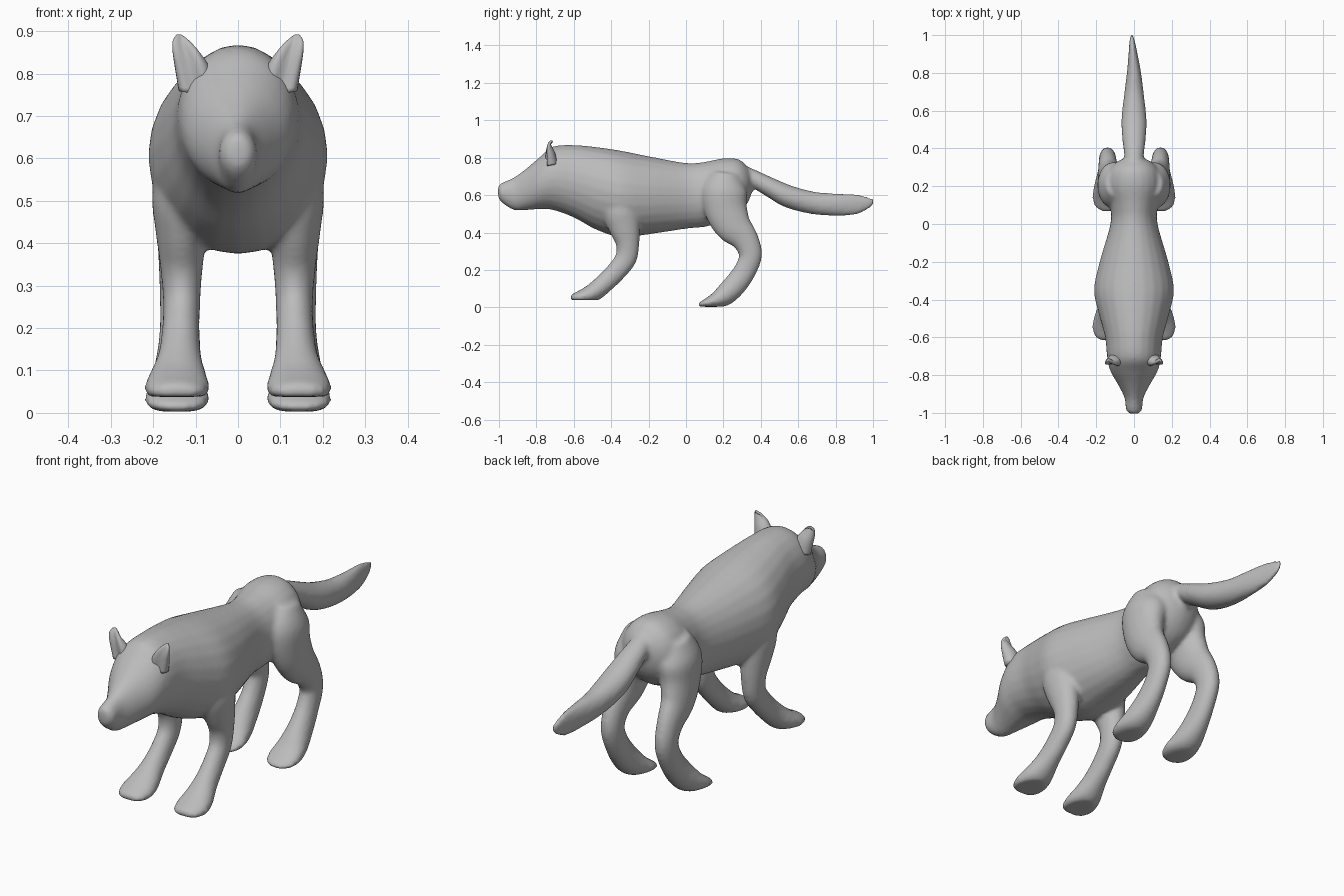
import bpy, bmesh, math
from mathutils import Vector

cube = bpy.data.objects.get("Cube")
if cube:
    bpy.data.objects.remove(cube)

fur = bpy.data.materials.new("grey fur")
fur.use_nodes = True
fur.diffuse_color = (0.5, 0.5, 0.5, 1)
fur.node_tree.nodes["Principled BSDF"].inputs["Base Color"].default_value = (0.5, 0.5, 0.5, 1)

SIDES, STEPS = 24, 4


def spline(rows):
    """Smooth in-between rows with a Catmull-Rom curve."""
    rows = [Vector(r) for r in rows]
    out = []
    for i in range(len(rows) - 1):
        a, b = rows[max(i - 1, 0)], rows[i]
        c, d = rows[i + 1], rows[min(i + 2, len(rows) - 1)]
        for k in range(STEPS):
            t = k / STEPS
            out.append(b + (c - a) * t / 2 + (a * 2 - b * 5 + c * 4 - d) * t * t / 2
                       + (b * 3 - a - c * 3 + d) * t ** 3 / 2)
    return out + [rows[-1]]


def loft(bm, rows, side=1, upright=False, floor=0.0):
    """Rows of x, y, z, half width, half depth become an oval tube."""
    rows = spline(rows)
    rings = []
    for i, r in enumerate(rows):
        a, b = rows[max(i - 1, 0)], rows[min(i + 1, len(rows) - 1)]
        along = Vector((0, 1, 0)) if upright else Vector((0, b[1] - a[1], b[2] - a[2])).normalized()
        across = along.cross(Vector((1, 0, 0)))
        ring = []
        for k in range(SIDES):
            ang = math.tau * k / SIDES
            p = Vector(r[:3]) + Vector((max(r[3], .003) * math.cos(ang), 0, 0)) \
                + across * max(r[4], .003) * math.sin(ang)
            ring.append(bm.verts.new((p.x * side, p.y, max(p.z, floor))))
        rings.append(ring)
    for p, q in zip(rings, rings[1:]):
        for k in range(SIDES):
            n = (k + 1) % SIDES
            bm.faces.new((p[k], p[n], q[n], q[k]))
    bm.faces.new(rings[0])
    bm.faces.new(rings[-1])


def finish(bm, name):
    bmesh.ops.recalc_face_normals(bm, faces=bm.faces[:])
    for f in bm.faces:
        f.smooth = True
    mesh = bpy.data.meshes.new(name)
    bm.to_mesh(mesh)
    bm.free()
    mesh.materials.append(fur)
    obj = bpy.data.objects.new(name, mesh)
    bpy.context.collection.objects.link(obj)
    return obj


# Head and trunk: y, bottom, top, half width
trunk = [(-1.005, .59, .65, .02), (-.985, .56, .665, .042), (-.92, .52, .695, .05),
         (-.85, .52, .745, .085), (-.78, .525, .805, .125), (-.71, .52, .86, .142),
         (-.6, .48, .868, .153), (-.48, .415, .857, .185), (-.35, .375, .838, .212),
         (-.2, .39, .808, .182), (0, .42, .772, .125), (.1, .43, .778, .128),
         (.2, .46, .797, .15), (.28, .5, .792, .135), (.33, .56, .75, .09), (.355, .62, .7, .03)]
body = bmesh.new()
loft(body, [(0, y, (lo + hi) / 2, w, (hi - lo) / 2) for y, lo, hi, w in trunk], upright=True)

# Tail
loft(body, [(0, .27, .735, .04, .04), (0, .35, .695, .05, .045), (0, .45, .642, .062, .052),
            (0, .55, .592, .067, .06), (0, .68, .558, .053, .06), (0, .8, .549, .038, .06),
            (-.005, .9, .55, .024, .056), (-.01, .97, .56, .014, .035), (-.012, 1.008, .572, .004, .01)])

# Legs: x, y, z, half width, half depth
front_leg = [(.11, -.35, .62, .07, .1), (.125, -.35, .52, .078, .1), (.133, -.33, .43, .062, .085),
             (.133, -.312, .34, .05, .063), (.133, -.322, .26, .044, .058), (.135, -.375, .19, .045, .054),
             (.138, -.435, .13, .052, .052), (.142, -.495, .08, .07, .05),
             (.144, -.55, .058, .077, .04), (.144, -.6, .05, .06, .024), (.144, -.617, .046, .025, .01)]
hind_leg = [(.09, .215, .72, .06, .07), (.105, .205, .63, .085, .12), (.118, .212, .53, .074, .115),
            (.13, .25, .44, .062, .1), (.138, .315, .365, .05, .073), (.14, .345, .28, .045, .062),
            (.14, .315, .195, .045, .06), (.142, .262, .12, .053, .062), (.144, .2, .06, .068, .056),
            (.144, .14, .032, .077, .035), (.144, .09, .018, .062, .018), (.144, .066, .012, .025, .008)]
for s in (1, -1):
    loft(body, front_leg, s, floor=.038)
    loft(body, hind_leg, s, floor=.003)

# Blend the parts into one skin
skin = finish(body, "body")
remesh = skin.modifiers.new("Skin", 'REMESH')
remesh.mode = 'VOXEL'
remesh.voxel_size = .01
remesh.use_smooth_shade = True
smooth = skin.modifiers.new("Soften", 'SMOOTH')
smooth.factor = .5
smooth.iterations = 8

# Ears, cupped towards the front
ear = [(.095, -.72, .76, .045, .035), (.108, -.728, .815, .041, .03), (.122, -.735, .85, .032, .022),
       (.134, -.738, .877, .02, .013), (.139, -.738, .892, .006, .005)]
for s, name in ((1, "left_ear"), (-1, "right_ear")):
    bm = bmesh.new()
    loft(bm, ear, s)
    for v in bm.verts:
        up = (v.co.z - .76) / .13
        if v.co.y < -.728:
            v.co.y += max(0, 1 - abs(abs(v.co.x) - .1 - up * .035) / .03) * .02
    finish(bm, name)
